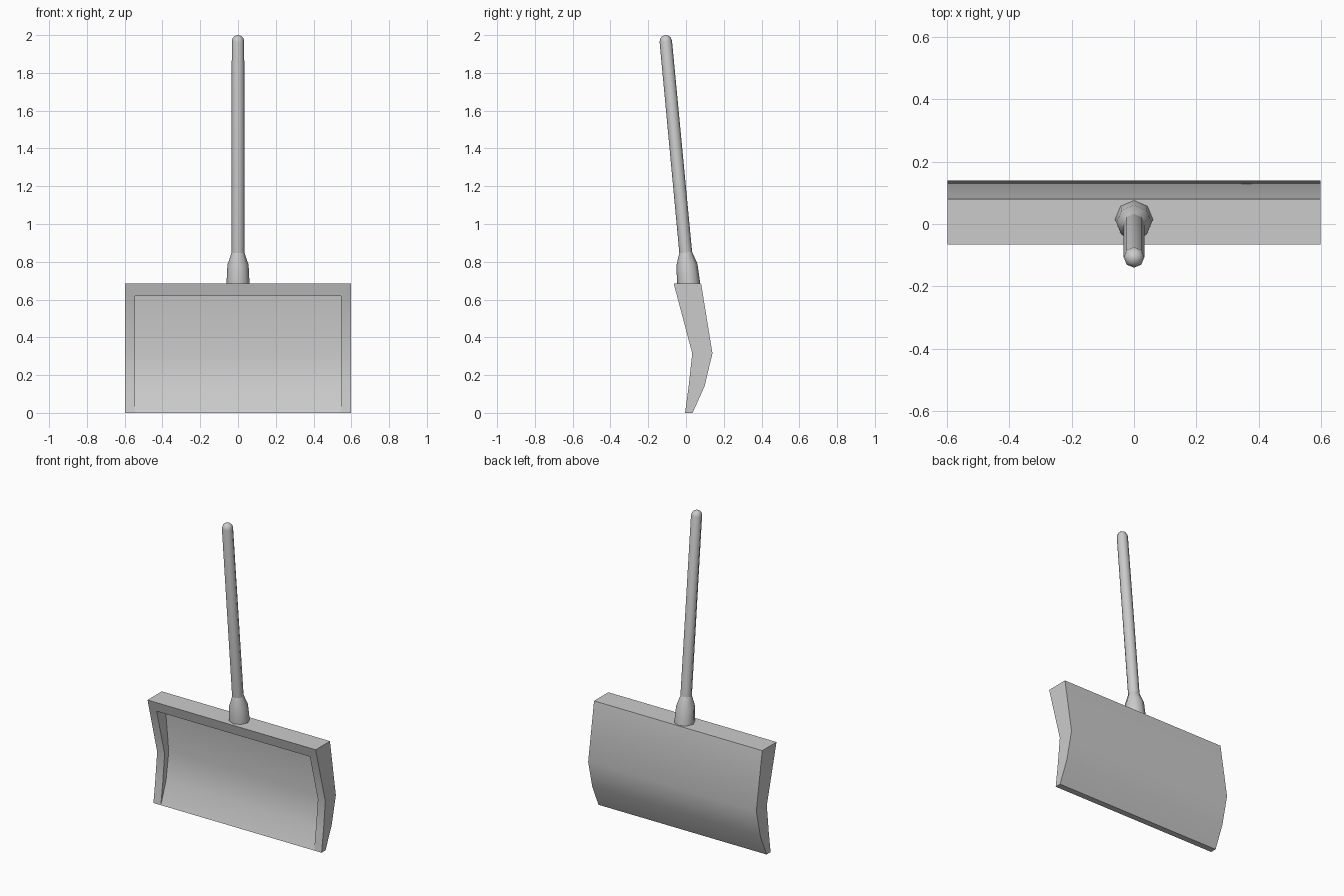
import bpy, bmesh, math
from mathutils import Vector

if "Cube" in bpy.data.objects:
    bpy.data.objects.remove(bpy.data.objects["Cube"])


def finish(bm, name, angle):
    bmesh.ops.remove_doubles(bm, verts=bm.verts[:], dist=1e-4)
    bmesh.ops.recalc_face_normals(bm, faces=bm.faces[:])
    me = bpy.data.meshes.new(name)
    bm.to_mesh(me)
    bm.free()
    ob = bpy.data.objects.new(name, me)
    bpy.context.collection.objects.link(ob)
    bpy.ops.object.select_all(action='DESELECT')
    bpy.context.view_layer.objects.active = ob
    ob.select_set(True)
    bpy.ops.object.shade_smooth_by_angle(angle=math.radians(angle))
    return ob


# Blade: (y, z) profiles of the front rim, the scooped face and the back
W, WI = 0.598, 0.545
top_front = (-0.065, 0.685)
front = [(-0.048, 0.62), (0.033, 0.315), (0.014, 0.14), (-0.005, 0.0)]
scoop = [(0.04, 0.62), (0.075, 0.315), (0.048, 0.14), (-0.005, 0.0)]
back = [(0.08, 0.685), (0.14, 0.315), (0.098, 0.14), (0.035, 0.0)]

bm = bmesh.new()


def face(*pts):
    unique = []
    for p in pts:
        if p not in unique:
            unique.append(p)
    bm.faces.new([bm.verts.new(p) for p in unique])


def strip(prof_a, xa, prof_b, xb):
    for i in range(len(prof_a) - 1):
        face((xa, *prof_a[i]), (xa, *prof_a[i + 1]),
             (xb, *prof_b[i + 1]), (xb, *prof_b[i]))


strip(back, -W, back, W)
strip(scoop, -WI, scoop, WI)
strip([top_front, back[0]], -W, [top_front, back[0]], W)
for s in (-1, 1):
    strip(front, s * W, front, s * WI)        # side rim
    strip(front, s * WI, scoop, s * WI)       # inner wall
    face((s * W, *top_front), (s * W, *front[0]), (s * W, *back[1]), (s * W, *back[0]))
    strip(front, s * W, [back[1]] + back[1:], s * W)
    face((s * W, *top_front), (s * W, *front[0]), (s * WI, *front[0]))
face((-W, *top_front), (-WI, *front[0]), (WI, *front[0]), (W, *top_front))
face((-WI, *front[0]), (WI, *front[0]), (WI, *scoop[0]), (-WI, *scoop[0]))
# underside of the blade
face((-W, *front[-1]), (-WI, *front[-1]), (WI, *front[-1]), (W, *front[-1]),
     (W, *back[-1]), (-W, *back[-1]))
finish(bm, "blade", 30)


# Socket and handle: eight-sided lathes around one leaning axis
base = Vector((0, 0.014, 0.685))
axis = (Vector((0, -0.107, 1.967)) - base).normalized()
side = Vector((1, 0, 0))
up = axis.cross(side)
length = (Vector((0, -0.107, 1.967)) - base).length


def lathe(name, rings, sides=8):
    b = bmesh.new()
    loops = []
    for t, r in rings:
        c = base + axis * t
        angles = [2 * math.pi * k / sides for k in range(sides)]
        loops.append([b.verts.new(c + (side * math.cos(a) + up * math.sin(a)) * r)
                      for a in angles])
    for la, lb in zip(loops, loops[1:]):
        for k in range(sides):
            n = (k + 1) % sides
            b.faces.new((la[k], la[n], lb[n], lb[k]))
    b.faces.new(loops[0])
    b.faces.new(loops[-1])
    return finish(b, name, 50)


lathe("socket", [(-0.02, 0.061), (0.0, 0.061), (0.1, 0.056), (0.165, 0.034)])
R = 0.033
dome = [(length + R * math.sin(a), R * math.cos(a))
        for a in map(math.radians, (0, 30, 55, 80))]
lathe("handle", [(0.14, R + 0.001)] + dome)
